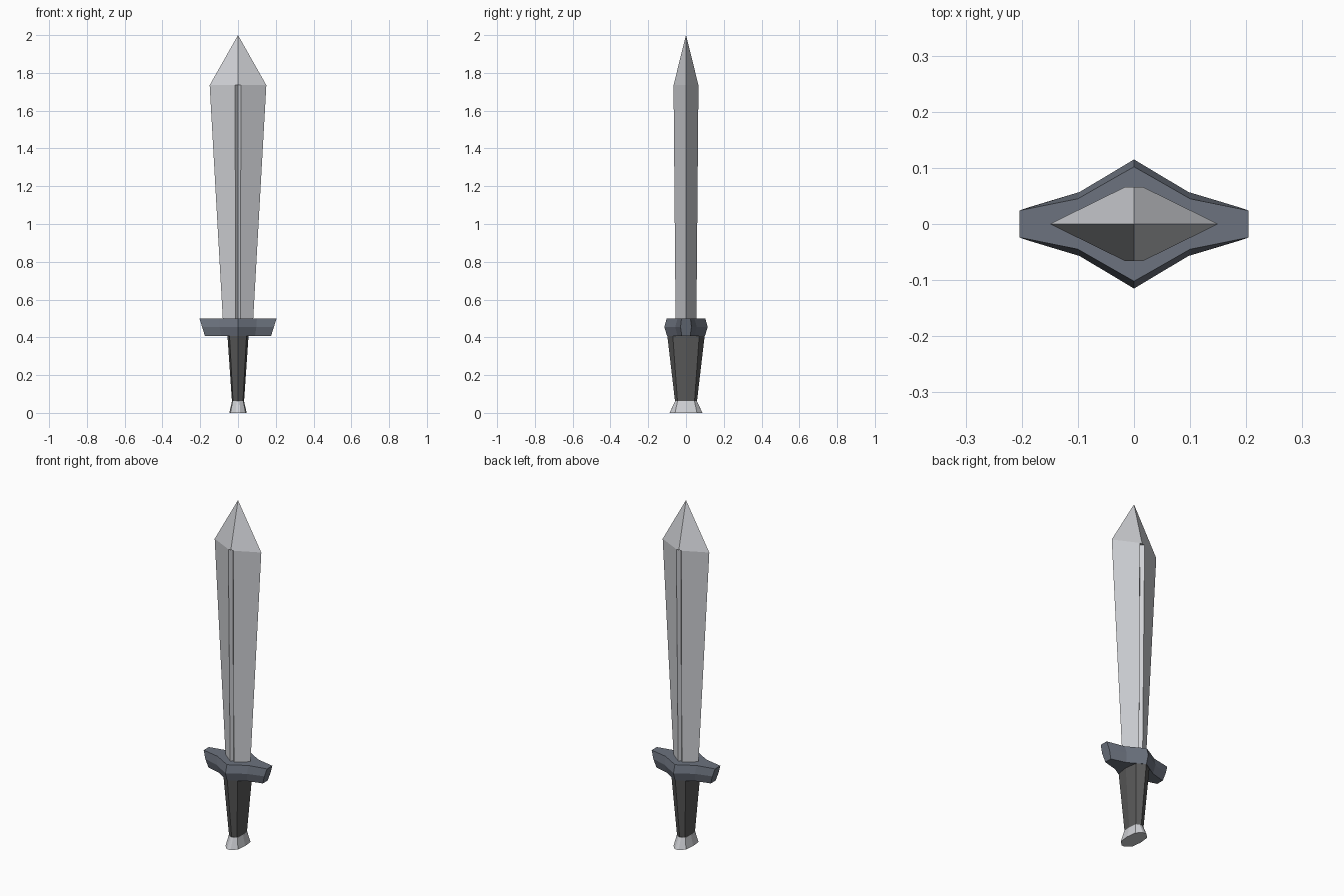
import bpy, bmesh

if "Cube" in bpy.data.objects:
    bpy.data.objects.remove(bpy.data.objects["Cube"])


def ring(quarter):
    """Mirror a quarter outline (from the +x side to the +y axis) into a full loop."""
    half = quarter + [(-x, y) for x, y in reversed(quarter) if x > 0]
    return half + [(x, -y) for x, y in reversed(half) if y > 0]


def material(name, color):
    mat = bpy.data.materials.new(name)
    mat.diffuse_color = (*color, 1)
    mat.use_nodes = True
    mat.node_tree.nodes["Principled BSDF"].inputs["Base Color"].default_value = mat.diffuse_color
    return mat


def loft(name, sections, mat, ridge_tip=False):
    """Skin a stack of (z, quarter outline) sections into a capped solid."""
    bm = bmesh.new()
    loops = [[bm.verts.new((x, y, z)) for x, y in ring(q)] if not callable(q)
             else q(bm, z) for z, q in sections]
    n = len(loops[0])
    for a, b in zip(loops, loops[1:]):
        for i in range(n):
            j = (i + 1) % n
            bm.faces.new((a[i], a[j], b[j], b[i]))
    bm.faces.new(loops[0][::-1])
    if not ridge_tip:
        bm.faces.new(loops[-1])
    bmesh.ops.remove_doubles(bm, verts=bm.verts, dist=0.0005)
    if ridge_tip:
        # keep only the centre and side ridges on the point
        top = max(bm.verts, key=lambda v: v.co.z)
        extra = [e for e in top.link_edges
                 if abs(e.other_vert(top).co.x) > 0.001
                 and abs(e.other_vert(top).co.y) > 0.001]
        bmesh.ops.dissolve_edges(bm, edges=extra)
    bmesh.ops.recalc_face_normals(bm, faces=bm.faces)
    mesh = bpy.data.meshes.new(name)
    bm.to_mesh(mesh)
    bm.free()
    mesh.materials.append(mat)
    obj = bpy.data.objects.new(name, mesh)
    bpy.context.collection.objects.link(obj)
    return obj


steel = material("steel", (0.62, 0.63, 0.66))
dark_steel = material("dark_steel", (0.15, 0.17, 0.21))
leather = material("leather", (0.10, 0.10, 0.10))


def apex(bm, z):
    return [bm.verts.new((0, 0, z)) for _ in range(8)]


# blade with a central groove, closed off under the point
loft("blade", [
    (0.49, [(0.08, 0), (0.012, 0.055), (0, 0.04)]),
    (1.735, [(0.15, 0), (0.016, 0.066), (0, 0.048)]),
    (1.735, [(0.15, 0), (0.016, 0.066), (0, 0.066)]),
    (2.0, apex),
], steel, ridge_tip=True)

# crossguard, waisted in plan and swollen at mid height
loft("guard", [
    (0.407, [(0.175, 0.022), (0.09, 0.045), (0, 0.10)]),
    (0.455, [(0.19, 0.029), (0.097, 0.057), (0, 0.115)]),
    (0.50, [(0.204, 0.024), (0.10, 0.045), (0, 0.102)]),
], dark_steel)

# tapered grip
loft("grip", [
    (0.06, [(0.032, 0), (0.026, 0.045), (0, 0.058)]),
    (0.41, [(0.056, 0), (0.045, 0.07), (0, 0.099)]),
], leather)

# flared pommel
loft("pommel", [
    (0.0, [(0.046, 0), (0.040, 0.058), (0.012, 0.086), (0, 0.087)]),
    (0.062, [(0.032, 0), (0.028, 0.045), (0.008, 0.057), (0, 0.058)]),
], steel)
